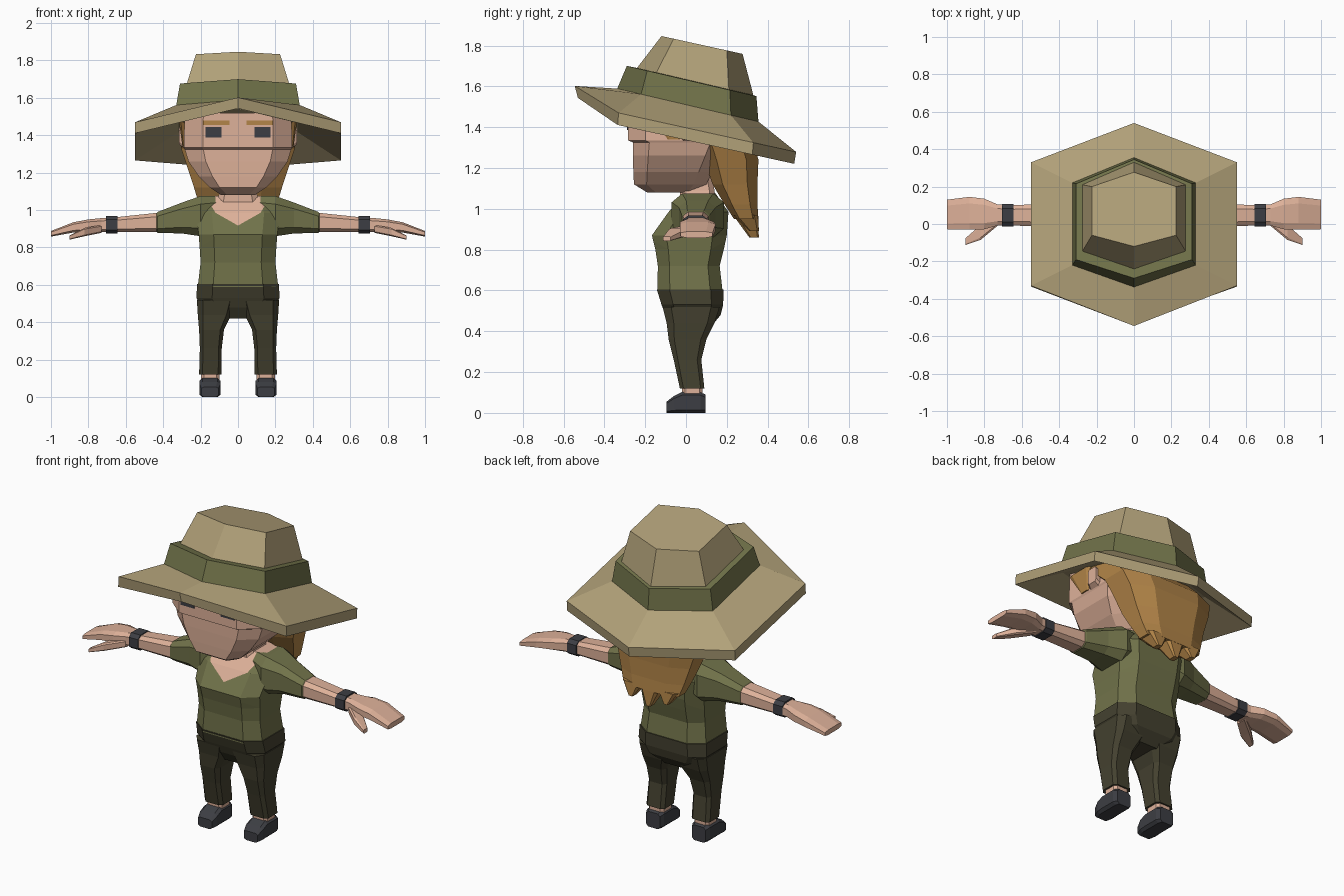
import bpy, bmesh
from mathutils import Vector

COLOURS = {
    "hat_tan": (0.44, 0.355, 0.19), "shirt_olive": (0.165, 0.17, 0.068),
    "trouser_brown": (0.058, 0.053, 0.029), "skin": (0.73, 0.44, 0.32),
    "hair_ginger": (0.45, 0.235, 0.065), "charcoal": (0.046, 0.048, 0.056),
}
MATS = {}
for key, rgb in COLOURS.items():
    MATS[key] = bpy.data.materials.new(key)
    MATS[key].diffuse_color = (*rgb, 1)
TAN, OLIVE, BROWN, SKIN, HAIR, DARK = COLOURS


def ring(axis, t, a0, a1, b0, b1, c=0.3):
    """Rectangle with cut corners (8 points) across an axis at position t."""
    ca, cb = (a1 - a0) / 2 * c, (b1 - b0) / 2 * c
    pts = [(a0 + ca, b0), (a1 - ca, b0), (a1, b0 + cb), (a1, b1 - cb),
           (a1 - ca, b1), (a0 + ca, b1), (a0, b1 - cb), (a0, b0 + cb)]
    order = {"x": lambda a, b: (t, a, b), "y": lambda a, b: (a, t, b),
             "z": lambda a, b: (a, b, t)}[axis]
    return [order(a, b) for a, b in pts]


def loft(name, rings, colours, side=1, edit=None):
    """Skin a stack of rings; colours = one name or one per segment."""
    if isinstance(colours, str):
        colours = [colours] * (len(rings) - 1)
    slots = list(dict.fromkeys(colours))
    bm = bmesh.new()
    rows = [[bm.verts.new((p[0] * side, p[1], p[2])) for p in r] for r in rings]
    n = len(rows[0])
    for lo, hi, col in zip(rows, rows[1:], colours):
        for i in range(n):
            j = (i + 1) % n
            bm.faces.new((lo[i], lo[j], hi[j], hi[i])).material_index = slots.index(col)
    bm.faces.new(rows[0][::-1]).material_index = slots.index(colours[0])
    bm.faces.new(rows[-1]).material_index = slots.index(colours[-1])
    if edit:
        edit(bm)
        slots.append(SKIN)
    bmesh.ops.recalc_face_normals(bm, faces=bm.faces)
    me = bpy.data.meshes.new(name)
    bm.to_mesh(me)
    bm.free()
    for s in slots:
        me.materials.append(MATS[s])
    ob = bpy.data.objects.new(name, me)
    bpy.context.collection.objects.link(ob)
    return ob


def zrings(rows, c=0.3):
    """Centred rings from (z, half width, y front, y back)."""
    return [ring("z", z, -w, w, f, b, c) for z, w, f, b in rows]


# Hat: tilted hexagons, with the front point of the brim turned up
def hexagon(x, yf, yfs, ybs, yb, z0, slope, lift=0):
    pts = [(0, yf), (x, yfs), (x, ybs), (0, yb), (-x, ybs), (-x, yfs)]
    return [(px, py, z0 - slope * py + (lift if i == 0 else 0))
            for i, (px, py) in enumerate(pts)]


loft("hat", [
    hexagon(0.32, -0.325, -0.21, 0.21, 0.345, 1.465, 0.234),
    hexagon(0.55, -0.53, -0.335, 0.325, 0.53, 1.337, 0.22, 0.09),
    hexagon(0.55, -0.545, -0.33, 0.33, 0.54, 1.397, 0.22, 0.085),
    hexagon(0.33, -0.337, -0.22, 0.22, 0.355, 1.51, 0.234),
    hexagon(0.31, -0.29, -0.19, 0.215, 0.345, 1.632, 0.234),
    hexagon(0.276, -0.24, -0.145, 0.21, 0.33, 1.634, 0.234),
    hexagon(0.225, -0.12, -0.06, 0.20, 0.277, 1.82, 0.22),
], [TAN, TAN, TAN, OLIVE, OLIVE, TAN])

# Head and neck
loft("head", zrings([
    (1.08, 0.09, -0.19, 0.05), (1.12, 0.15, -0.255, 0.10), (1.18, 0.21, -0.258, 0.13),
    (1.26, 0.265, -0.26, 0.17), (1.325, 0.285, -0.26, 0.20), (1.335, 0.29, -0.283, 0.20),
    (1.52, 0.285, -0.283, 0.22)], 0.35), SKIN)
loft("neck", zrings([(0.98, 0.13, -0.03, 0.15), (1.09, 0.10, -0.03, 0.14),
                     (1.18, 0.09, -0.03, 0.12)]), SKIN)

# Hair: a shell behind the head, falling into three pointed ends
loft("hair", zrings([
    (1.46, 0.30, -0.09, 0.20), (1.33, 0.305, 0.06, 0.33), (1.24, 0.275, 0.09, 0.355),
    (1.12, 0.235, 0.13, 0.35), (1.02, 0.205, 0.19, 0.35), (0.95, 0.18, 0.235, 0.355)],
    0.45), HAIR)
for name, x, tip in (("left", -0.115, 0.90), ("middle", 0.0, 0.86), ("right", 0.115, 0.89)):
    loft(f"hair_tip_{name}", [
        ring("z", 0.97, x - 0.065, x + 0.065, 0.23, 0.353),
        ring("z", tip, x - 0.015, x + 0.015, 0.31, 0.357)], HAIR)


# Shirt: open collar cut into the chest as a bent V
def cut_collar(bm):
    lines = [(0.0, 0.917, 0.57), (0.12, 0.985, 1.7)]
    for x, z, k in lines:
        for s in (-1, 1):
            geom = bm.verts[:] + bm.edges[:] + bm.faces[:]
            bmesh.ops.bisect_plane(bm, geom=geom, dist=1e-5,
                                   plane_co=Vector((s * x, 0, z)),
                                   plane_no=Vector((-s * k, 0, 1)))
    for f in bm.faces:
        m = f.calc_center_median()
        if m.y < 0.09 and all(m.z > z + k * (abs(m.x) - x) for x, z, k in lines):
            f.material_index = 1


loft("shirt", zrings([
    (0.59, 0.215, -0.14, 0.18), (0.72, 0.20, -0.138, 0.165), (0.80, 0.205, -0.15, 0.185),
    (0.87, 0.21, -0.167, 0.20), (0.985, 0.225, -0.085, 0.208), (1.075, 0.18, 0.0, 0.145)],
    0.38), OLIVE, edit=cut_collar)

# Trouser seat
loft("trouser_seat", zrings([
    (0.42, 0.09, -0.06, 0.12), (0.48, 0.19, -0.10, 0.17), (0.53, 0.223, -0.12, 0.182),
    (0.605, 0.218, -0.143, 0.184)], 0.38), BROWN)

for side, label in ((1, "left"), (-1, "right")):
    # Trouser leg, ankle and shoe
    loft(f"trouser_leg_{label}", [ring("z", *r) for r in (
        (0.12, 0.088, 0.208, -0.03, 0.09), (0.26, 0.087, 0.204, -0.06, 0.075),
        (0.36, 0.075, 0.208, -0.085, 0.10), (0.44, 0.035, 0.215, -0.095, 0.14),
        (0.52, 0.01, 0.22, -0.115, 0.165))], BROWN, side)
    loft(f"ankle_{label}", [ring("z", z, 0.10, 0.197, -0.02, 0.08) for z in (0.08, 0.14)],
         SKIN, side)
    loft(f"shoe_{label}", [ring("y", *r) for r in (
        (-0.095, 0.105, 0.195, 0.0, 0.055), (-0.06, 0.094, 0.206, 0.0, 0.082),
        (-0.02, 0.094, 0.206, 0.0, 0.102), (0.07, 0.094, 0.206, 0.0, 0.102),
        (0.095, 0.105, 0.195, 0.0, 0.09))], DARK, side)

    # Arm: sleeve, bare forearm and flat hand
    loft(f"arm_{label}", [ring("x", *r, 0.4) for r in (
        (0.11, -0.03, 0.16, 0.90, 1.075), (0.20, -0.07, 0.185, 0.86, 1.075),
        (0.30, -0.035, 0.145, 0.875, 1.04), (0.43, -0.02, 0.115, 0.878, 0.99),
        (0.435, -0.015, 0.11, 0.882, 0.985), (0.65, -0.008, 0.10, 0.882, 0.962),
        (0.73, -0.008, 0.105, 0.882, 0.957), (0.80, -0.028, 0.135, 0.885, 0.95),
        (0.88, -0.03, 0.145, 0.88, 0.935), (1.0, -0.028, 0.13, 0.858, 0.888))],
        [OLIVE] * 4 + [SKIN] * 5, side)
    loft(f"wristband_{label}", [ring("x", x, -0.014, 0.106, 0.876, 0.967, 0.4)
                                for x in (0.645, 0.705)], DARK, side)
    loft(f"thumb_{label}", [ring("x", *r) for r in (
        (0.73, -0.01, 0.06, 0.878, 0.92), (0.82, -0.085, -0.005, 0.86, 0.905),
        (0.90, -0.112, -0.075, 0.842, 0.865))], SKIN, side)

    # Ear, hair lock, eye and brow
    loft(f"ear_{label}", [ring("x", 0.27, -0.04, 0.06, 1.32, 1.44),
                          ring("x", 0.315, -0.01, 0.06, 1.35, 1.44)], SKIN, side)
    loft(f"hair_lock_{label}", [ring("z", 1.34, 0.262, 0.297, -0.09, -0.03),
                                ring("z", 1.47, 0.25, 0.315, -0.17, 0.0)], HAIR, side)
    loft(f"eye_{label}", [ring("y", y, 0.088, 0.175, 1.387, 1.443, 0)
                          for y in (-0.288, -0.28)], DARK, side)
    loft(f"brow_{label}", [ring("y", y, 0.045, 0.188, 1.455, 1.478, 0)
                           for y in (-0.29, -0.281)], HAIR, side)
